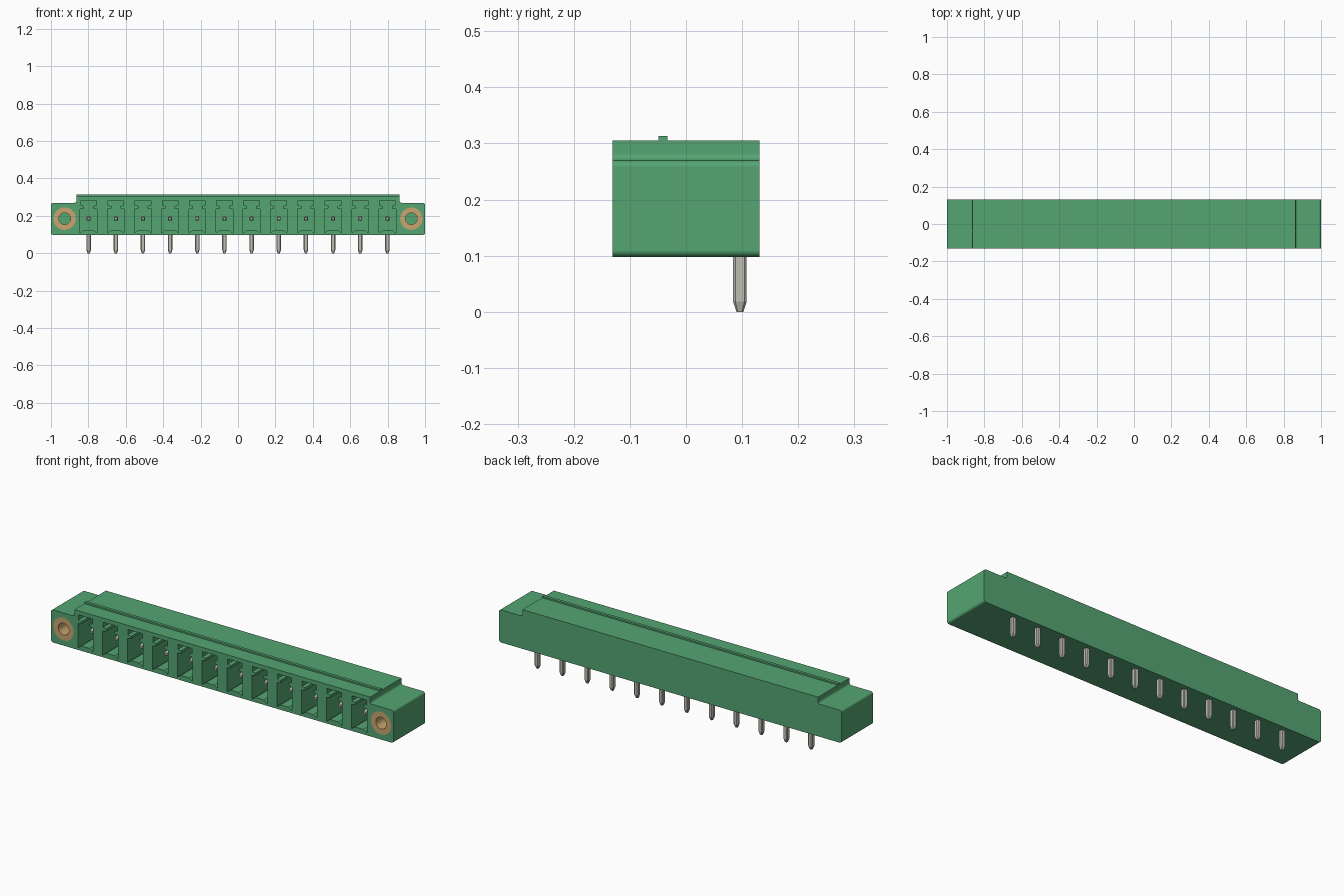
import bpy, bmesh, math
from mathutils import Vector

if "Cube" in bpy.data.objects:
    bpy.data.objects.remove(bpy.data.objects["Cube"], do_unlink=True)


def material(name, rgb):
    m = bpy.data.materials.new(name)
    m.use_nodes = True
    m.diffuse_color = (*rgb, 1)
    m.node_tree.nodes["Principled BSDF"].inputs["Base Color"].default_value = (*rgb, 1)
    return m


GREEN = material("green plastic", (0.09, 0.375, 0.17))
METAL = material("tinned metal", (0.52, 0.51, 0.45))
BRASS = material("brass", (0.58, 0.38, 0.16))

PINS, PITCH = 12, 0.1452
XS = [(i - (PINS - 1) / 2) * PITCH for i in range(PINS)]
FRONT, BACK = -0.131, 0.131
HOLE_X, HOLE_Z = 0.927, 0.185


def finish(name, bm, mat):
    bmesh.ops.recalc_face_normals(bm, faces=bm.faces)
    me = bpy.data.meshes.new(name)
    bm.to_mesh(me)
    bm.free()
    me.materials.append(mat)
    ob = bpy.data.objects.new(name, me)
    bpy.context.collection.objects.link(ob)
    return ob


def activate(ob):
    bpy.ops.object.select_all(action='DESELECT')
    ob.select_set(True)
    bpy.context.view_layer.objects.active = ob


def smooth(ob):
    activate(ob)
    bpy.ops.object.shade_smooth_by_angle(angle=math.radians(30))


def loft(bm, rings):
    """Skin a list of equal-length vertex rings and cap both ends."""
    vs = [[bm.verts.new(p) for p in r] for r in rings]
    n = len(vs[0])
    for a, b in zip(vs, vs[1:]):
        for i in range(n):
            bm.faces.new((a[i], a[(i + 1) % n], b[(i + 1) % n], b[i]))
    bm.faces.new(vs[0])
    bm.faces.new(vs[-1])


def prism(bm, outline, y0, y1):
    """Extrude an (x, z) outline along y."""
    loft(bm, [[(x, y, z) for x, z in outline] for y in (y0, y1)])


def arc(cx, cz, r, a0, a1, n=6):
    return [(cx + r * math.cos(math.radians(a0 + (a1 - a0) * i / n)),
             cz + r * math.sin(math.radians(a0 + (a1 - a0) * i / n))) for i in range(n + 1)]


def circle(x, z, r, n=32):
    return arc(x, z, r, 0, 360 - 360 / n, n - 1)


# Housing: rounded flanges and a raised middle, one outline extruded in depth
R = 0.012
half = (arc(1 - R, 0.098 + R, R, -90, 0) + arc(1 - R, 0.27 - R, R, 0, 90)
        + arc(0.863 + R, 0.27 + R, R, 270, 180) + [(0.863, 0.305)])
bm = bmesh.new()
prism(bm, half + [(-x, z) for x, z in reversed(half)], FRONT, BACK)
housing = finish("housing", bm, GREEN)

# Cutter: keyed sockets and holes for the threaded inserts
socket = [(0.024, 0.124), (0.045, 0.109), (0.045, 0.236), (0.024, 0.239),
          (0.024, 0.253), (0.042, 0.256), (0.042, 0.283)]
socket += [(-x, z) for x, z in reversed(socket)]
bm = bmesh.new()
for cx in XS:
    prism(bm, [(cx + x, z) for x, z in socket], FRONT - 0.05, 0.06)
for s in (-1, 1):
    prism(bm, circle(s * HOLE_X, HOLE_Z, 0.06), FRONT - 0.05, 0.07)
cutter = finish("socket_cutter", bm, GREEN)
cutter.hide_render = True

cut = housing.modifiers.new("sockets", 'BOOLEAN')
cut.operation = 'DIFFERENCE'
cut.solver = 'EXACT'
cut.object = cutter
activate(housing)
bpy.ops.object.modifier_apply(modifier=cut.name)
bpy.data.objects.remove(cutter, do_unlink=True)
smooth(housing)
housing.modifiers.new("even shading", 'WEIGHTED_NORMAL').keep_sharp = True

# Thin rib along the top
bm = bmesh.new()
prism(bm, [(-0.863, 0.30), (0.863, 0.30), (0.863, 0.313), (-0.863, 0.313)], -0.049, -0.033)
finish("top_rib", bm, GREEN)

# Threaded inserts in the flanges
for side, s in (("left", 1), ("right", -1)):
    bm = bmesh.new()
    n = 32
    loops = [(0.06, FRONT), (0.031, FRONT), (0.031, 0.07), (0.06, 0.07)]
    vs = [[bm.verts.new((x, y, z)) for x, z in circle(s * HOLE_X, HOLE_Z, r, n)]
          for r, y in loops]
    for a, b in zip(vs, vs[1:] + vs[:1]):
        for i in range(n):
            bm.faces.new((a[i], a[(i + 1) % n], b[(i + 1) % n], b[i]))
    smooth(finish(side + "_insert", bm, BRASS))


def octagon(h, c):
    """Square of half-width h with corners chamfered by c."""
    k = h - c
    return [(h, -k), (h, k), (k, h), (-k, h), (-h, k), (-h, -k), (-k, -h), (k, -h)]


# Bent pins: solder leg below, contact blade inside each socket
LEG_Y = 0.096
for i, cx in enumerate(XS):
    bm = bmesh.new()
    leg = [(0.0, 0.006, 0.002), (0.018, 0.012, 0.004), (0.195, 0.012, 0.004)]
    loft(bm, [[(cx + u, LEG_Y + v, z) for u, v in octagon(h, c)] for z, h, c in leg])
    blade = [(-0.085, 0.006, 0.001), (-0.07, 0.0105, 0.002), (LEG_Y, 0.0105, 0.002)]
    loft(bm, [[(cx + u, y, HOLE_Z + v) for u, v in octagon(h, c)] for y, h, c in blade])
    finish("pin_%02d" % (i + 1), bm, METAL)
